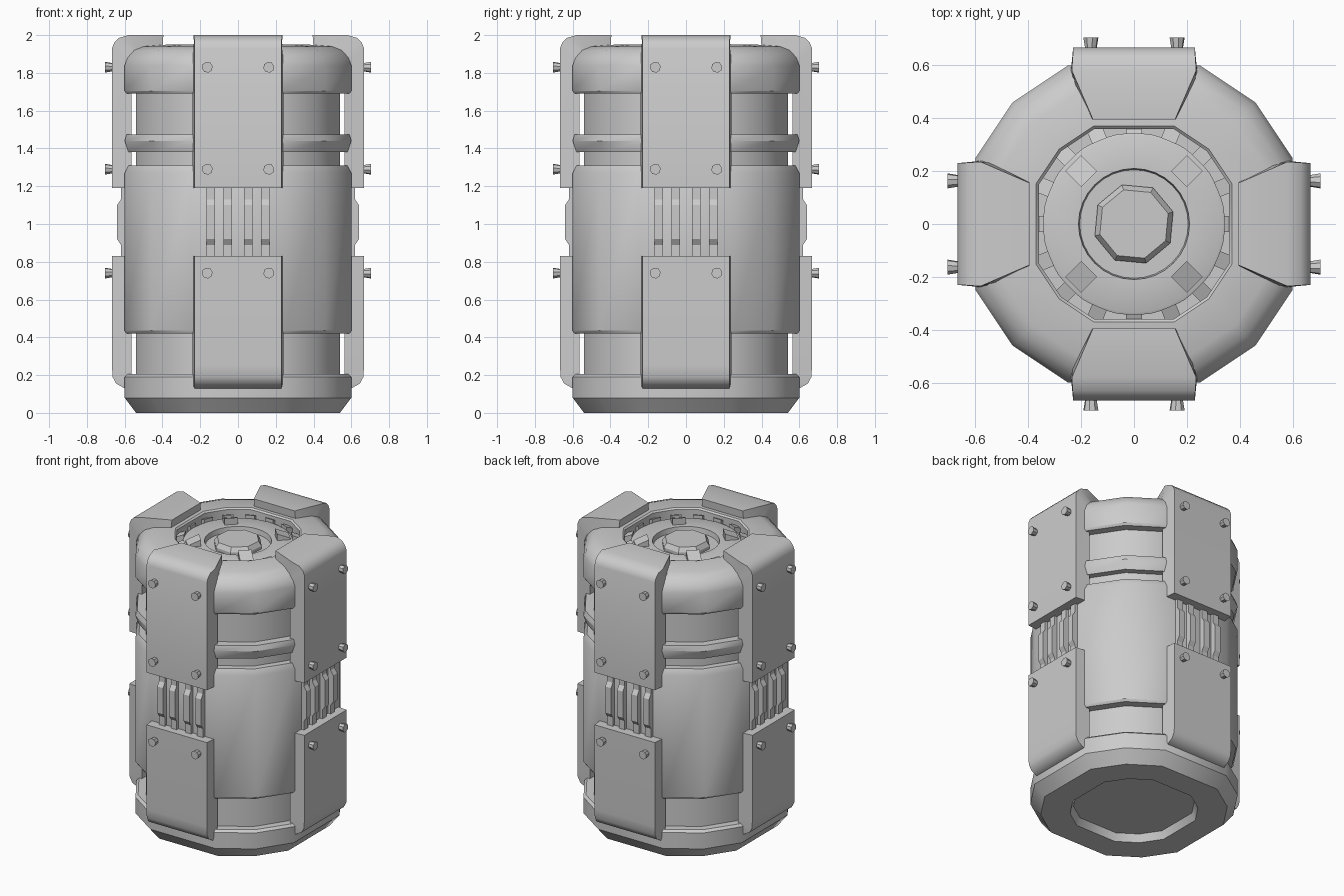
import bpy, bmesh, math
from mathutils import Matrix, Vector

if "Cube" in bpy.data.objects:
    bpy.data.objects.remove(bpy.data.objects["Cube"], do_unlink=True)

grey = bpy.data.materials.new("plain grey metal")
grey.use_nodes = True
grey.diffuse_color = (0.6, 0.6, 0.6, 1)
grey.node_tree.nodes["Principled BSDF"].inputs["Base Color"].default_value = (0.6, 0.6, 0.6, 1)


def finish(name, bm, smooth=None, turn=0):
    bmesh.ops.recalc_face_normals(bm, faces=bm.faces)
    bm.transform(Matrix.Rotation(turn, 4, 'Z'))
    mesh = bpy.data.meshes.new(name)
    bm.to_mesh(mesh)
    bm.free()
    mesh.materials.append(grey)
    obj = bpy.data.objects.new(name, mesh)
    bpy.context.collection.objects.link(obj)
    if smooth:
        bpy.ops.object.select_all(action='DESELECT')
        obj.select_set(True)
        bpy.context.view_layer.objects.active = obj
        bpy.ops.object.shade_smooth_by_angle(angle=math.radians(smooth))
    return obj


def skin(bm, rings):
    """Join matching closed rings of points and cap both ends."""
    loops = [[bm.verts.new(p) for p in ring] for ring in rings]
    for a, b in zip(loops, loops[1:]):
        for i in range(len(a)):
            j = (i + 1) % len(a)
            bm.faces.new((a[i], a[j], b[j], b[i]))
    bm.faces.new(loops[0])
    bm.faces.new(loops[-1])


def lathe(name, profile, angles, scale=1.0, smooth=None):
    bm = bmesh.new()
    skin(bm, [[(r * scale * math.cos(t), r * scale * math.sin(t), z) for t in angles]
              for r, z in profile])
    return finish(name, bm, smooth)


def even(n, start=0):
    return [start + math.tau * i / n for i in range(n)]


# Canister body: sixteen-sided ring without the four axis corners
step = math.tau / 16
sides = [i * step for i in range(16) if i % 4]
body = [(.35, .05), (.37, 0), (.54, 0), (.6, .08), (.6, .19), (.585, .205), (.54, .205),
        (.54, .42), (.59, .42), (.6, .435), (.6, 1.27), (.58, 1.31), (.54, 1.31),
        (.54, 1.38), (.58, 1.38), (.6, 1.44), (.59, 1.475), (.54, 1.475), (.54, 1.69),
        (.59, 1.69), (.6, 1.705), (.6, 1.84), (.585, 1.88), (.55, 1.92), (.5, 1.94),
        (.37, 1.95), (.36, 1.94), (.36, 1.85)]
lathe("canister_body", body, sides, 1 / math.cos(step), 35)

# Lid disc with a sunken centre and a faceted knob
lathe("lid_disc", [(.345, 1.84), (.345, 1.9), (.335, 1.905), (.21, 1.905), (.205, 1.87)],
      even(32), smooth=30)
lathe("lid_knob", [(.155, 1.86), (.155, 1.89), (.135, 1.92)], even(8, .3))


def wedge(name, radius, depth, width, low, high, base, angle):
    """Block whose top slopes down and outward."""
    bm = bmesh.new()
    a, b, w = radius - depth / 2, radius + depth / 2, width / 2
    skin(bm, [[(a, y, base), (b, y, base), (b, y, low), (a, y, high)] for y in (-w, w)])
    finish(name, bm, turn=angle)


# Lid clips and the four lid blocks
for i in range(16):
    wedge(f"lid_clip_{i + 1}", .37, .06, .06, 1.9, 1.925, 1.85, i * step)
for i in range(4):
    wedge(f"lid_block_{i + 1}", .283, .085, .085, 1.915, 1.95, 1.89, (i + .5) * math.pi / 2)


def panel(name, stations, turn):
    """Thick plate from outer and inner (distance, height, half width) stations."""
    bm = bmesh.new()
    rings = []
    for (d, z, w), (e, y, v) in stations:
        rings.append([(d, -w, z), (d, w, z), (e, v, y), (e, -v, y)])
    skin(bm, rings)
    finish(name, bm, 35, turn)


upper = [((.667, 1.19, .23), (.565, 1.19, .24)),
         ((.667, 1.93, .23), (.565, 1.84, .24)),
         ((.655, 1.96, .23), (.56, 1.87, .24)),
         ((.63, 1.985, .232), (.545, 1.9, .232)),
         ((.58, 2.0, .235), (.52, 1.92, .22)),
         ((.395, 2.0, .155), (.4, 1.93, .16))]
lower = [((.6, .13, .23), (.565, .13, .24)),
         ((.645, .155, .23), (.565, .155, .24)),
         ((.664, .19, .23), (.565, .19, .24)),
         ((.667, .25, .23), (.565, .25, .24)),
         ((.667, .83, .23), (.565, .83, .24))]
bar = [(.56, .82), (.62, .82), (.62, .89), (.64, .92), (.64, 1.1), (.62, 1.13), (.62, 1.2), (.56, 1.2)]

# Armour panels, connecting bars and bolts on the four sides
for k, side in enumerate(("left", "back", "right", "front")):
    turn = k * math.pi / 2
    panel(f"{side}_upper_panel", upper, turn)
    panel(f"{side}_lower_panel", lower, turn)

    bm = bmesh.new()
    for y in (-.145, -.055, .055, .145):
        skin(bm, [[(d, y + s * .022, z) for d, z in bar] for s in (-1, 1)])
    finish(f"{side}_bars", bm, turn=turn)

    bm = bmesh.new()
    for z in (.74, 1.29, 1.83):
        for y in (-.163, .163):
            skin(bm, [[(d, y + r * math.cos(t), z + r * math.sin(t)) for t in even(8, .2)]
                      for d, r in ((.65, .02), (.705, .029))])
    finish(f"{side}_bolts", bm, 30, turn)
